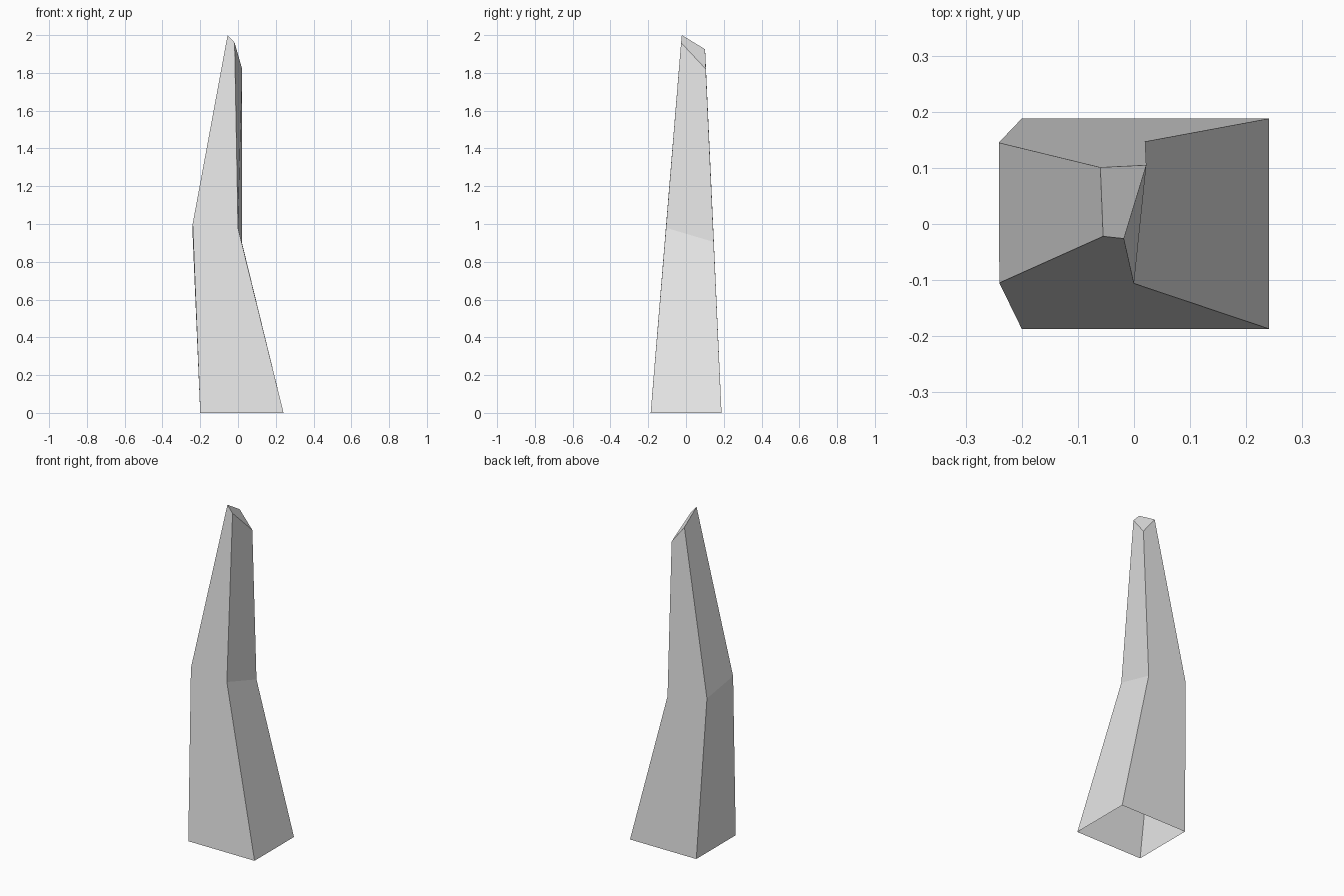
import bpy
import bmesh

cube = bpy.data.objects.get("Cube")
if cube:
    bpy.data.objects.remove(cube, do_unlink=True)

# Plain light grey
grey = bpy.data.materials.new("light_grey")
grey.use_nodes = True
colour = (0.8, 0.8, 0.8, 1)
grey.diffuse_color = colour
grey.node_tree.nodes["Principled BSDF"].inputs["Base Color"].default_value = colour

# Cross-sections: front left corner of the outline first, then anticlockwise
base = [(-0.2, -0.187, 0), (0.241, -0.187, 0), (0.241, 0.188, 0), (-0.2, 0.188, 0)]
bend = [(-0.24, -0.105, 1.0), (0, -0.106, 0.98), (0.02, 0.147, 0.905), (-0.241, 0.145, 0.96)]
tip = [(-0.055, -0.022, 2.0), (-0.018, -0.026, 1.96), (0.022, 0.105, 1.82), (-0.06, 0.101, 1.925)]

# Bent, tapering shard, open underneath with a slanted tip
bm = bmesh.new()
rings = [[bm.verts.new(p) for p in ring] for ring in (base, bend, tip)]
for low, high in zip(rings, rings[1:]):
    for i in range(4):
        j = (i + 1) % 4
        bm.faces.new((low[i], low[j], high[j], high[i]))
bm.faces.new(rings[-1])

mesh = bpy.data.meshes.new("shard")
bm.to_mesh(mesh)
bm.free()
mesh.materials.append(grey)
shard = bpy.data.objects.new("shard", mesh)
bpy.context.collection.objects.link(shard)
